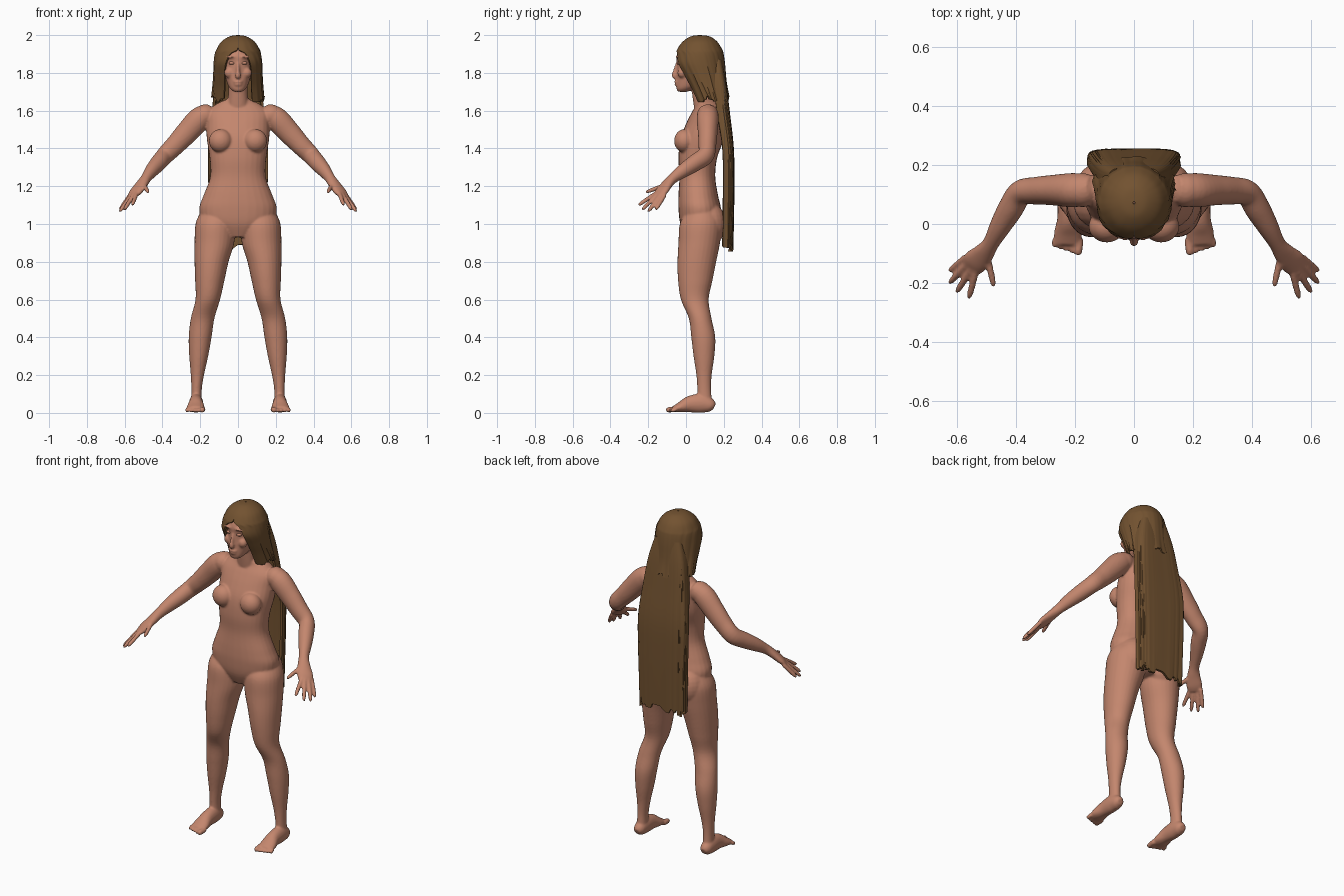
import bpy, bmesh, math, random
from mathutils import Vector, Matrix

random.seed(4)
cube = bpy.data.objects.get("Cube")
if cube:
    bpy.data.objects.remove(cube, do_unlink=True)


def material(name, rgb):
    mat = bpy.data.materials.new(name)
    mat.use_nodes = True
    color = (*rgb, 1)
    mat.diffuse_color = color
    mat.node_tree.nodes["Principled BSDF"].inputs["Base Color"].default_value = color
    return mat


skin = material("skin", (.55, .24, .155))
brown = material("brown hair", (.17, .085, .03))


def smooth_rows(rows, steps=5):
    """Catmull-Rom interpolation between rows of numbers."""
    padded = [rows[0]] + list(rows) + [rows[-1]]
    result = []
    for a, b, c, d in zip(padded, padded[1:], padded[2:], padded[3:]):
        for i in range(steps):
            t = i / steps
            result.append([q + t / 2 * (r - p + t * (2*p - 5*q + 4*r - s + t * (3*(q - r) + s - p)))
                           for p, q, r, s in zip(a, b, c, d)])
    return result + [list(rows[-1])]


def power(value, exponent):
    return math.copysign(abs(value) ** exponent, value)


def skin_rings(bm, rings):
    """Join rings of points into a closed tube."""
    loops = [[bm.verts.new(p) for p in ring] for ring in rings]
    for low, high in zip(loops, loops[1:]):
        for i in range(len(low)):
            bm.faces.new((low[i - 1], low[i], high[i], high[i - 1]))
    bm.faces.new(loops[0])
    bm.faces.new(loops[-1])


ANGLES = [i * math.tau / 28 for i in range(28)]


def upright(bm, rows, side=1, square=.9):
    """Stack of rounded sections: height, x low, x high, y front, y back."""
    rings = []
    for z, x0, x1, y0, y1 in smooth_rows(rows):
        rings.append([Vector((side * ((x0 + x1) / 2 + (x1 - x0) / 2 * power(math.cos(a), square)),
                              (y0 + y1) / 2 + (y1 - y0) / 2 * power(math.sin(a), square), z))
                      for a in ANGLES])
    skin_rings(bm, rings)


def limb(bm, rows, side=1):
    """Tube along a path: x, y, z, sideways radius, vertical radius."""
    rows = smooth_rows(rows)
    centers = [Vector(r[:3]) for r in rows]
    rings = []
    for i, row in enumerate(rows):
        along = (centers[min(i + 1, len(rows) - 1)] - centers[max(i - 1, 0)]).normalized()
        u = along.cross(Vector((0, 0, 1))).normalized()
        v = u.cross(along)
        ring = [centers[i] + u * row[3] * math.cos(a) + v * row[4] * math.sin(a) for a in ANGLES]
        rings.append([Vector((side * p.x, p.y, p.z)) for p in ring])
    skin_rings(bm, rings)


def digit(bm, base, tip, radius, side):
    """Finger or toe with a rounded end."""
    a, b = Vector(base), Vector(tip)
    rows = [(*a.lerp(b, t), radius * k, radius * k)
            for t, k in ((0, 1), (.5, 1), (.85, .9), (1, .5))]
    limb(bm, rows, side)


def ball(bm, center, size, side=1):
    x, y, z = center
    place = Matrix.Translation((x * side, y, z)) @ Matrix.Diagonal((*size, 1))
    bmesh.ops.create_uvsphere(bm, u_segments=24, v_segments=14, radius=1, matrix=place)


def finish(bm, name, mat):
    bmesh.ops.recalc_face_normals(bm, faces=bm.faces)
    mesh = bpy.data.meshes.new(name)
    bm.to_mesh(mesh)
    bm.free()
    obj = bpy.data.objects.new(name, mesh)
    bpy.context.collection.objects.link(obj)
    mesh.materials.append(mat)
    return obj


def apply_and_shade(obj, angle):
    bpy.ops.object.select_all(action='DESELECT')
    obj.select_set(True)
    bpy.context.view_layer.objects.active = obj
    bpy.ops.object.convert(target='MESH')
    bpy.ops.object.shade_smooth_by_angle(angle=math.radians(angle))


body = bmesh.new()

# Torso, neck and head
torso = [(.93, .08, 0, .15), (1, .18, -.03, .18), (1.08, .205, -.04, .185), (1.15, .183, -.04, .17),
         (1.25, .147, -.035, .155), (1.35, .15, -.04, .165), (1.45, .165, -.03, .2),
         (1.53, .167, 0, .205), (1.59, .165, .03, .195), (1.635, .115, .055, .175), (1.66, .06, .05, .15)]
neck = [(1.6, .062, .045, .16), (1.67, .053, .035, .14), (1.72, .05, .03, .14), (1.8, .05, .03, .15)]
head = [(1.7, .022, -.043, .01), (1.715, .04, -.05, .04), (1.74, .055, -.052, .1), (1.79, .07, -.05, .15),
        (1.84, .077, -.047, .165), (1.89, .08, -.05, .17), (1.94, .07, -.025, .15), (1.98, .03, .03, .1)]
for part in (torso, neck, head):
    upright(body, [(z, -w, w, front, back) for z, w, front, back in part])

# Nose and mouth
limb(body, [(0, -.043, 1.85, .008, .012), (0, -.055, 1.81, .01, .014), (0, -.062, 1.785, .015, .014),
            (0, -.055, 1.77, .01, .006)])
ball(body, (0, -.05, 1.753), (.024, .012, .008))
ball(body, (0, -.049, 1.738), (.021, .012, .008))

leg = [(1.06, .03, .2, 0, .17), (1, .015, .225, -.033, .19), (.9, .02, .23, -.04, .18),
       (.8, .05, .23, -.045, .16), (.7, .072, .227, -.042, .14), (.6, .095, .225, -.027, .12),
       (.5, .125, .25, .015, .135), (.4, .14, .261, .028, .155), (.3, .158, .258, .04, .15),
       (.2, .18, .25, .055, .136), (.12, .192, .247, .06, .133), (.04, .19, .25, .06, .14)]
foot = [(.222, .15, .032, .018, .018), (.222, .13, .04, .032, .036), (.222, .08, .05, .037, .05),
        (.222, .02, .046, .038, .044), (.224, -.03, .03, .047, .028), (.226, -.07, .02, .045, .014)]
arm = [(.14, .12, 1.6, .045, .04), (.2, .115, 1.56, .058, .062), (.27, .115, 1.485, .052, .06),
       (.33, .113, 1.42, .047, .053), (.385, .105, 1.365, .043, .048), (.42, .05, 1.325, .043, .045),
       (.455, -.01, 1.285, .036, .038), (.485, -.065, 1.245, .028, .028), (.51, -.1, 1.21, .036, .024),
       (.54, -.13, 1.172, .044, .02), (.558, -.147, 1.15, .036, .012)]
fingers = [((.535, -.155, 1.165), (.56, -.252, 1.1)), ((.55, -.15, 1.16), (.602, -.232, 1.075)),
           ((.565, -.135, 1.155), (.626, -.2, 1.065)), ((.57, -.112, 1.155), (.626, -.16, 1.075)),
           ((.5, -.1, 1.21), (.475, -.213, 1.168))]

for side in (1, -1):
    # Chest, seat, shoulder and brow volumes
    ball(body, (.092, -.008, 1.44), (.062, .055, .062), side)
    ball(body, (.1, .12, 1), (.1, .093, .115), side)
    ball(body, (.175, .115, 1.575), (.06, .058, .058), side)
    ball(body, (.032, -.04, 1.885), (.032, .015, .008), side)
    ball(body, (.045, -.02, 1.8), (.028, .025, .028), side)
    # Limbs
    upright(body, leg, side, 1)
    limb(body, foot, side)
    limb(body, arm, side)
    for base, tip in fingers:
        digit(body, base, tip, .0115, side)
    # Toes, big one on the inner side
    for i in range(5):
        x = .187 + i * .02
        radius = .015 if i == 0 else .0105
        digit(body, (x, -.05, .02), (x + .003, -.106 + .007 * i, radius), radius, side)

figure = finish(body, "body", skin)
remesh = figure.modifiers.new("blend", 'REMESH')
remesh.mode = 'VOXEL'
remesh.voxel_size = .006
relax = figure.modifiers.new("relax", 'SMOOTH')
relax.factor = .5
relax.iterations = 4
apply_and_shade(figure, 60)

# Closed eyelids
lids = bmesh.new()
for side in (1, -1):
    ball(lids, (.032, -.036, 1.852), (.017, .012, .009), side)
apply_and_shade(finish(lids, "eyelids", skin), 60)


def hair_sheet(name, rows, square, jag, thickness, columns=72):
    """Wrapped sheet of strands: height, half width, y front, y back, wrap angle."""
    bm = bmesh.new()
    rows = smooth_rows(rows, 6)
    groove = [random.uniform(-1, 1) for _ in range(columns + 1)]
    locks = [random.uniform(0, jag) for _ in range(columns + 1)]
    grid = []
    for k, (z, w, y0, y1, wrap) in enumerate(rows):
        down = k / (len(rows) - 1)
        line = []
        for i in range(columns + 1):
            a = math.radians(wrap) * (2 * i / columns - 1)
            swell = 1 + .025 * down * groove[i]
            x = w * swell * power(math.sin(a), square)
            y = (y0 + y1) / 2 + (y1 - y0) / 2 * power(math.cos(a), square) * swell
            line.append(bm.verts.new((x, y, z + locks[i // 3] * max(0, down - .8) * 5)))
        grid.append(line)
    for upper, lower in zip(grid, grid[1:]):
        for i in range(columns):
            bm.faces.new((upper[i], lower[i], lower[i + 1], upper[i + 1]))
    obj = finish(bm, name, brown)
    # Face the sheet outward before thickening it inward
    top = max(obj.data.polygons, key=lambda f: f.center.y)
    if top.normal.y < 0:
        obj.data.flip_normals()
    shell = obj.modifiers.new("thickness", 'SOLIDIFY')
    shell.thickness = thickness
    shell.offset = -1
    apply_and_shade(obj, 40)


# Hair over the head with locks beside the face
hair_sheet("hair_cap", [(2, .004, .068, .076, 180), (1.993, .045, .025, .125, 180),
                        (1.965, .088, -.018, .165, 180), (1.925, .113, -.047, .19, 178),
                        (1.9, .122, -.055, .198, 160), (1.85, .128, -.06, .205, 149),
                        (1.79, .13, -.03, .21, 146), (1.72, .134, .01, .217, 147),
                        (1.645, .14, .045, .228, 147)], 1, .035, .012)

# Long curtain down the back
hair_sheet("hair_curtain", [(1.87, .085, .1, .19, 90), (1.75, .118, .1, .212, 92), (1.6, .138, .13, .231, 95),
                            (1.4, .157, .165, .253, 95), (1.2, .155, .17, .256, 95),
                            (1, .15, .17, .253, 95), (.855, .148, .17, .25, 95)], .45, .04, .014)
